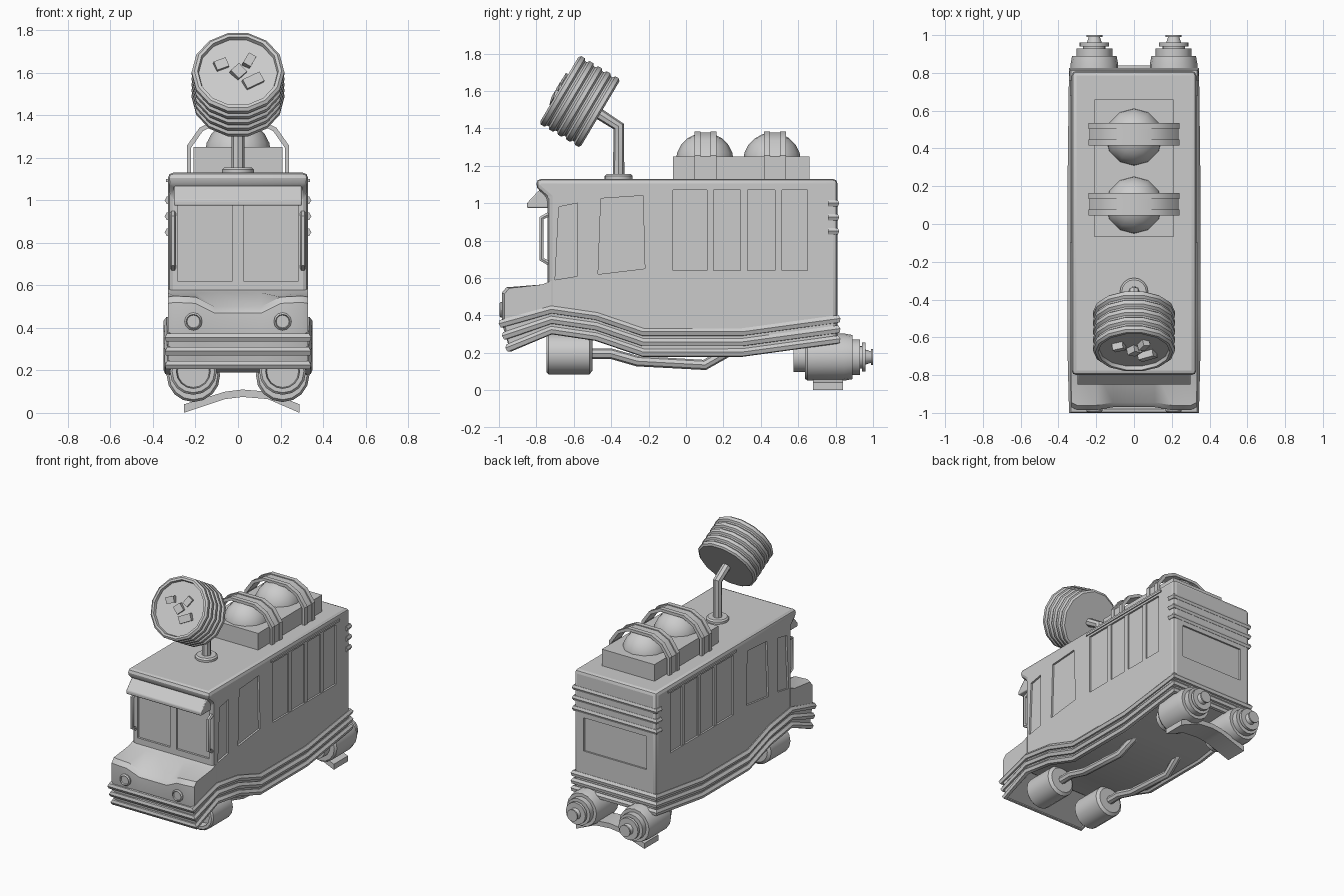
import bpy, bmesh, math
from mathutils import Vector, Matrix

if "Cube" in bpy.data.objects:
    bpy.data.objects.remove(bpy.data.objects["Cube"])


def finish(bm, name, smooth=30, bevel=0.0, segments=2):
    bmesh.ops.recalc_face_normals(bm, faces=bm.faces)
    me = bpy.data.meshes.new(name)
    bm.to_mesh(me)
    bm.free()
    ob = bpy.data.objects.new(name, me)
    bpy.context.collection.objects.link(ob)
    if bevel:
        m = ob.modifiers.new("bevel", 'BEVEL')
        m.width, m.segments, m.angle_limit = bevel, segments, math.radians(35)
    activate(ob)
    if smooth:
        bpy.ops.object.shade_smooth_by_angle(angle=math.radians(smooth))
    return ob


def activate(ob):
    bpy.ops.object.select_all(action='DESELECT')
    ob.select_set(True)
    bpy.context.view_layer.objects.active = ob


def add_prism(bm, pts, axis, lo, hi):
    """Extrude a 2D outline: axis x takes (y, z) points, axis y takes (x, z)."""
    def place(p, d):
        return (d, p[0], p[1]) if axis == 'x' else (p[0], d, p[1])
    a = [bm.verts.new(place(p, lo)) for p in pts]
    b = [bm.verts.new(place(p, hi)) for p in pts]
    bm.faces.new(a)
    bm.faces.new(b)
    for i in range(len(pts)):
        j = (i + 1) % len(pts)
        bm.faces.new((a[i], a[j], b[j], b[i]))


def prism(name, pts, axis, lo, hi, **kw):
    bm = bmesh.new()
    add_prism(bm, pts, axis, lo, hi)
    return finish(bm, name, **kw)


def rect(a0, a1, b0, b1):
    return [(a0, b0), (a1, b0), (a1, b1), (a0, b1)]


def lathe(name, profile, loc, direction=(0, 0, 1), sides=16, smooth=30):
    """Revolve (radius, distance) points about a direction."""
    bm = bmesh.new()
    rings = []
    for r, t in profile:
        rings.append([bm.verts.new((r * math.cos(k * math.tau / sides),
                                    r * math.sin(k * math.tau / sides), t))
                      for k in range(sides)])
    for p, q in zip(rings, rings[1:]):
        for k in range(sides):
            n = (k + 1) % sides
            bm.faces.new((p[k], p[n], q[n], q[k]))
    bm.faces.new(rings[0])
    bm.faces.new(rings[-1])
    rot = Vector(direction).to_track_quat('Z', 'Y').to_matrix().to_4x4()
    bm.transform(Matrix.Translation(loc) @ rot)
    return finish(bm, name, smooth)


def tube(name, pts, radius, cyclic=False, res=1):
    cu = bpy.data.curves.new(name, 'CURVE')
    cu.dimensions = '3D'
    cu.bevel_depth, cu.bevel_resolution, cu.use_fill_caps = radius, res, True
    sp = cu.splines.new('POLY')
    sp.points.add(len(pts) - 1)
    for p, co in zip(sp.points, pts):
        p.co = (*co, 1)
    sp.use_cyclic_u = cyclic
    ob = bpy.data.objects.new(name, cu)
    bpy.context.collection.objects.link(ob)
    activate(ob)
    bpy.ops.object.convert(target='MESH')
    bpy.ops.object.shade_smooth_by_angle(angle=math.radians(40))
    return ob


# Van body with a slightly overhanging roof front
body = prism("van_body", [(-.80, 1.13), (-.80, 1.08), (-.74, 1.03), (-.74, .32), (-.48, .28),
                          (-.23, .19), (.30, .19), (.81, .27), (.81, 1.13)],
             'x', -.33, .33, bevel=.025)

# Recessed windows and panels cut from the body
bm = bmesh.new()
side_windows = [[(-.70, .59), (-.58, .61), (-.58, 1.0), (-.68, .98)],
                [(-.47, .62), (-.22, .65), (-.23, 1.04), (-.455, 1.025)],
                rect(-.07, .65, .64, 1.07)]
for s in (-1, 1):
    for w in side_windows:
        add_prism(bm, w, 'x', s * .317, s * .40)
    add_prism(bm, rect(s * .025, s * .285, .62, .98), 'y', -.9, -.725)
add_prism(bm, rect(-.25, .25, .56, .80), 'y', .798, .9)
cutter = finish(bm, "window_cutter", 0)
cutter.hide_render = True
mod = body.modifiers.new("windows", 'BOOLEAN')
mod.object, mod.operation, mod.solver = cutter, 'DIFFERENCE', 'EXACT'
activate(body)
for m in ["bevel", "windows"]:
    bpy.ops.object.modifier_apply(modifier=m)
bpy.data.objects.remove(cutter)
bpy.ops.object.shade_smooth_by_angle(angle=math.radians(30))

# Hood, lofted across x with a dip between the headlight bulges
bm = bmesh.new()
rows = []
for x, front, top in [(-.33, -.97, .545), (-.30, -.985, .55), (-.20, -.985, .545), (-.11, -.97, .50),
                      (.11, -.97, .50), (.20, -.985, .545), (.30, -.985, .55), (.33, -.97, .545)]:
    prof = [(-.72, .585), (-.77, .565), (front + .025, top), (front, top - .03),
            (front, .36), (-.94, .21), (-.72, .33)]
    rows.append([bm.verts.new((x, y, z)) for y, z in prof])
for p, q in zip(rows, rows[1:]):
    for k in range(len(p)):
        n = (k + 1) % len(p)
        bm.faces.new((p[k], p[n], q[n], q[k]))
bm.faces.new(rows[0])
bm.faces.new(rows[-1])
finish(bm, "hood", 35)

# Sun visor over the windscreen
prism("sun_visor", [(-.85, .975), (-.85, 1.0), (-.79, 1.065), (-.73, 1.08), (-.73, .975)],
      'x', -.30, .30, bevel=.006)

# Three wavy bumper rails around the whole van
wave = [(-.985, .355), (-.72, .43), (-.48, .395), (-.23, .31), (.30, .31), (.81, .38)]
for i in range(3):
    path = [(y + (.018 * i if k == 0 else 0), z - .055 * i - (.01 * i if k == 0 else 0))
            for k, (y, z) in enumerate(wave)]
    loop = [(.328, y, z) for y, z in path] + [(-.328, y, z) for y, z in reversed(path)]
    tube("bumper_rail_%d" % (i + 1), loop, .023, cyclic=True)

# Rear rails wrapping the back corners
for i, z in enumerate((1.0, .925, .85)):
    tube("rear_rail_%d" % (i + 1), [(-.325, .76, z), (-.325, .805, z), (.325, .805, z), (.325, .76, z)], .02)

# Paired details on both sides
for s, side in ((-1, "left"), (1, "right")):
    x = s * .21
    lathe("headlight_" + side, [(.042, 0), (.042, .03), (.034, .038), (.03, .03)],
          (x, -.96, .43), (0, -1, 0), 12)
    tube("grab_bar_" + side, [(s * .305, -.735, .94), (s * .305, -.772, .92),
                              (s * .305, -.772, .70), (s * .305, -.735, .68)], .014)
    for k, y in enumerate((.13, .31, .495)):
        prism("hatch_post_%s_%d" % (side, k + 1), rect(y - .018, y + .018, .64, 1.07),
              'x', s * .31, s * .326)
    prism("hatch_ledge_" + side, rect(-.10, .68, 1.085, 1.10), 'x', s * .32, s * .338)
    # Front thruster, facing forward with a hollow mouth
    lathe("front_thruster_" + side, [(.09, -.12), (.11, -.105), (.11, .115), (.10, .125),
                                     (.08, .125), (.075, .07)], (x, -.62, .195), (0, -1, 0), 16)
    # Rear thruster with stepped nozzle
    lathe("rear_thruster_" + side,
          [(.08, 0), (.08, .06), (.115, .06), (.126, .075), (.126, .27), (.118, .315), (.095, .315),
           (.095, .355), (.06, .355), (.06, .365), (.078, .365), (.078, .385), (.04, .385),
           (.03, .415), (.042, .415), (.042, .425)], (x, .575, .177), (0, 1, 0), 16)
    # Exhaust pipe under the floor
    tube("exhaust_pipe_" + side, [(x, -.52, .195), (x, -.40, .195), (x, -.26, .155), (x, .10, .135),
                                  (x - s * .02, .24, .215)], .028, res=2)

# Curved rear stand between the thrusters
prism("rear_stand", [(-.255, 0), (-.06, .065), (.02, .075), (.14, .065), (.29, 0), (.29, .04),
                     (.14, .10), (.02, .11), (-.06, .10), (-.255, .04)], 'y', .68, .84)

# Roof box, domes and straps
prism("roof_box", rect(-.21, .21, 1.12, 1.25), 'y', -.07, .66)
outer = [(.235, 1.12), (.235, 1.25), (.175, 1.335), (.09, 1.378)]
inner = [(.222, 1.12), (.222, 1.245), (.166, 1.325), (.086, 1.364)]


def strap_outline(grow):
    o = [(x + grow, z + grow) for x, z in outer]
    return (o + [(-x, z) for x, z in reversed(o)] +
            [(-x, z) for x, z in inner] + list(reversed(inner)))


for i, y in enumerate((.10, .46)):
    arc = [(.155 * math.cos(a), .155 * math.sin(a)) for a in
           [math.radians(d) for d in (-15, 0, 18, 36, 54, 72, 88)]]
    lathe("roof_dome_%d" % (i + 1), arc, (0, y, 1.222), sides=12, smooth=40)
    c = y + (.005 if i == 0 else .015)
    prism("dome_strap_%d" % (i + 1), strap_outline(0), 'y', c - .05, c + .05)
    for k, e in enumerate((-.043, .043)):
        prism("strap_edge_%d_%d" % (i + 1, k + 1), strap_outline(.006), 'y', c + e - .016, c + e + .016)

# Bent pole with base flange
lathe("pole_flange", [(.075, 0), (.075, .02), (.065, .03), (.04, .03)], (0, -.36, 1.125))
tube("can_pole", [(0, -.36, 1.13), (0, -.36, 1.41), (0, -.50, 1.50)], .031, res=2)

# Ribbed can facing forward and up
aim = Vector((0, -.86, .51)).normalized()
centre = Vector((0, -.57, 1.545))
ribs = [(.19, -.13)]
for k in range(5):
    t = -.13 + k * .053
    ribs += [(.205, t), (.218, t + .010), (.218, t + .032), (.205, t + .043)]
ribs += [(.19, .125), (.185, .105)]
lathe("ribbed_can", ribs, centre, aim, 14)

# Angular chunks in the open can
turn = aim.to_track_quat('Z', 'Y').to_matrix().to_4x4()
for i, (u, v, w, h, ang) in enumerate([(-.08, .04, .06, .045, .4), (0, 0, .055, .055, .8),
                                       (.07, -.05, .09, .05, .5), (.05, .06, .06, .04, 1.1)]):
    bm = bmesh.new()
    bmesh.ops.create_cube(bm, size=1)
    bm.transform(Matrix.Translation(centre) @ turn @ Matrix.Translation((u, v, .11)) @
                 Matrix.Rotation(ang, 4, 'Z') @ Matrix.Rotation(.25, 4, 'X') @
                 Matrix.Diagonal((w, h, .05, 1)))
    finish(bm, "can_chunk_%d" % (i + 1), 0)
